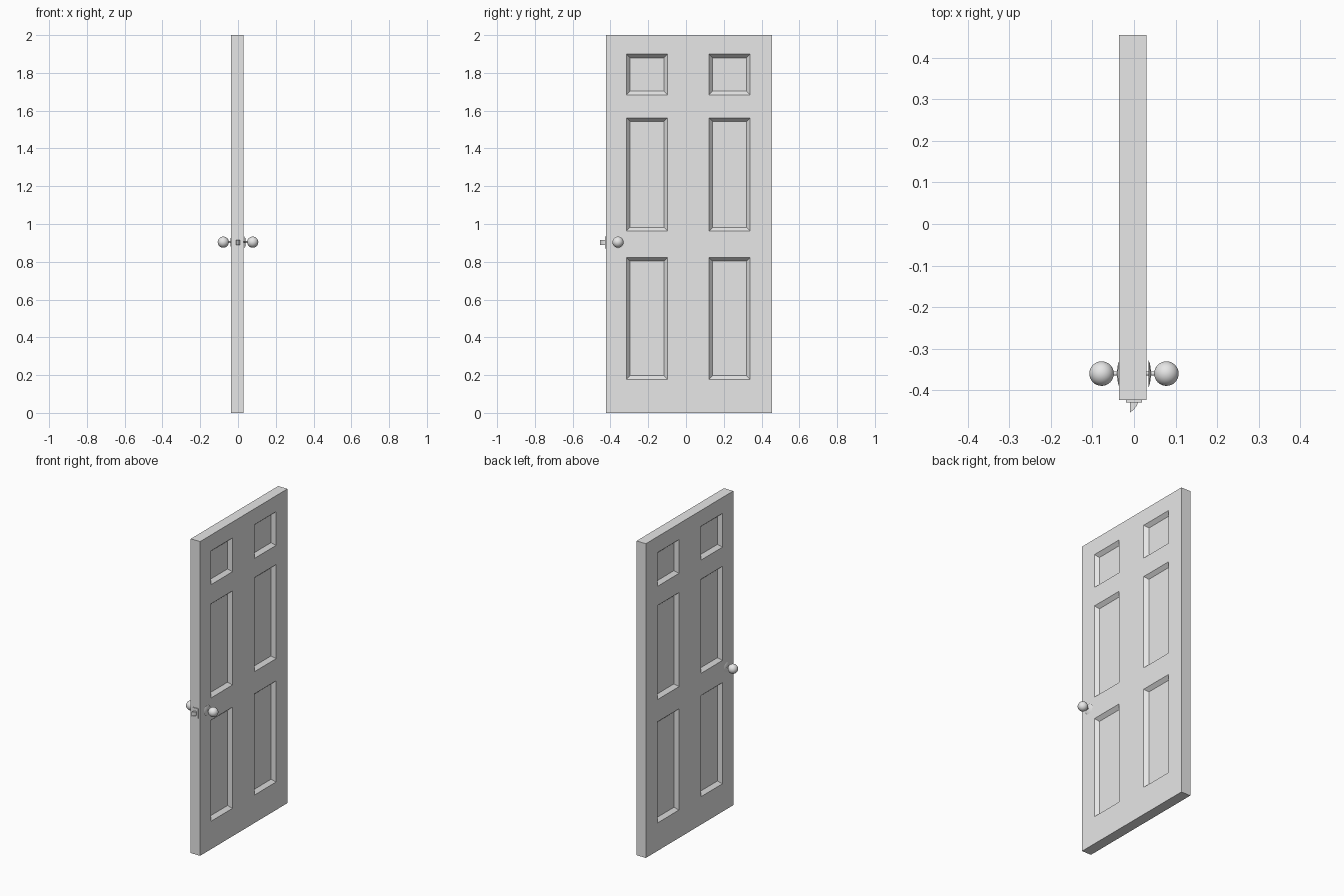
import bpy, bmesh, math
from mathutils import Matrix, Vector

if "Cube" in bpy.data.objects:
    bpy.data.objects.remove(bpy.data.objects["Cube"])

grey = bpy.data.materials.new("plain grey")
grey.diffuse_color = (0.8, 0.8, 0.8, 1)
grey.use_nodes = True
grey.node_tree.nodes["Principled BSDF"].inputs["Base Color"].default_value = grey.diffuse_color

X0, X1 = -0.036, 0.030          # door faces
Y0, Y1 = -0.424, 0.455          # door edges
KY, KZ = -0.36, 0.904           # knob axis


def finish(name, bm, smooth=False):
    bmesh.ops.recalc_face_normals(bm, faces=bm.faces[:])
    mesh = bpy.data.meshes.new(name)
    bm.to_mesh(mesh)
    bm.free()
    mesh.materials.append(grey)
    ob = bpy.data.objects.new(name, mesh)
    bpy.context.collection.objects.link(ob)
    if smooth:
        bpy.ops.object.select_all(action='DESELECT')
        ob.select_set(True)
        bpy.context.view_layer.objects.active = ob
        bpy.ops.object.shade_smooth_by_angle(angle=math.radians(40))
    return ob


def box(name, lo, hi):
    bm = bmesh.new()
    bmesh.ops.create_cube(bm, size=1)
    lo, hi = Vector(lo), Vector(hi)
    for v in bm.verts:
        v.co = [(a + b) / 2 + c * (b - a) for a, b, c in zip(lo, hi, v.co)]
    return finish(name, bm)


def lathe(name, profile, sign, steps=32):
    """Spin (radius, x) points about the knob axis, on the side given by sign."""
    bm = bmesh.new()
    vs = [bm.verts.new((sign * x, KY + r, KZ)) for r, x in profile]
    es = [bm.edges.new(p) for p in zip(vs, vs[1:])]
    bmesh.ops.spin(bm, geom=vs + es, cent=(0, KY, KZ), axis=(1, 0, 0),
                   angle=2 * math.pi, steps=steps)
    bmesh.ops.remove_doubles(bm, verts=bm.verts[:], dist=1e-5)
    return finish(name, bm, True)


# Door leaf: gridded faces, six panels sunk into each side
ys = [Y0, -0.315, -0.098, 0.122, 0.340, Y1]
zs = [0, 0.178, 0.822, 0.963, 1.562, 1.684, 1.899, 2]
bm = bmesh.new()
panels = []
for x in (X0, X1):
    g = [[bm.verts.new((x, y, z)) for z in zs] for y in ys]
    for i in range(5):
        for j in range(7):
            f = bm.faces.new((g[i][j], g[i + 1][j], g[i + 1][j + 1], g[i][j + 1]))
            if i % 2 and j % 2:
                panels.append(f)
bmesh.ops.bridge_loops(bm, edges=[e for e in bm.edges if e.is_boundary])
bmesh.ops.recalc_face_normals(bm, faces=bm.faces[:])
bmesh.ops.inset_individual(bm, faces=panels, thickness=0.019, depth=-0.022,
                           use_even_offset=True)
finish("door_leaf", bm)

# Knob, stem and domed rose on both sides
for side, s in (("left", -1), ("right", 1)):
    bm = bmesh.new()
    bmesh.ops.create_uvsphere(
        bm, u_segments=32, v_segments=16, radius=0.0295,
        matrix=Matrix.Translation((s * 0.078, KY, KZ)) @ Matrix.Rotation(math.pi / 2, 4, 'Y'))
    finish(side + "_knob", bm, True)
    lathe(side + "_knob_stem", [(0, 0.02), (0.005, 0.02), (0.005, 0.055), (0, 0.055)], s, 16)
    lathe(side + "_rose", [(0, 0.035), (0.033, 0.035), (0.025, 0.038),
                           (0.014, 0.040), (0, 0.041)], s)

# Latch plate on the door edge
box("latch_plate", (-0.019, -0.429, 0.871), (0.019, Y0 + 0.001, 0.934))

# Latch bolt with a sloping side
bm = bmesh.new()
outline = [(-0.010, -0.427), (0.010, -0.427), (0.007, -0.437),
           (0.000, -0.446), (-0.010, -0.454)]
face = bm.faces.new([bm.verts.new((x, y, 0.889)) for x, y in outline])
top = bmesh.ops.extrude_face_region(bm, geom=[face])["geom"]
bmesh.ops.translate(bm, vec=(0, 0, 0.026),
                    verts=[v for v in top if isinstance(v, bmesh.types.BMVert)])
finish("latch_bolt", bm)
